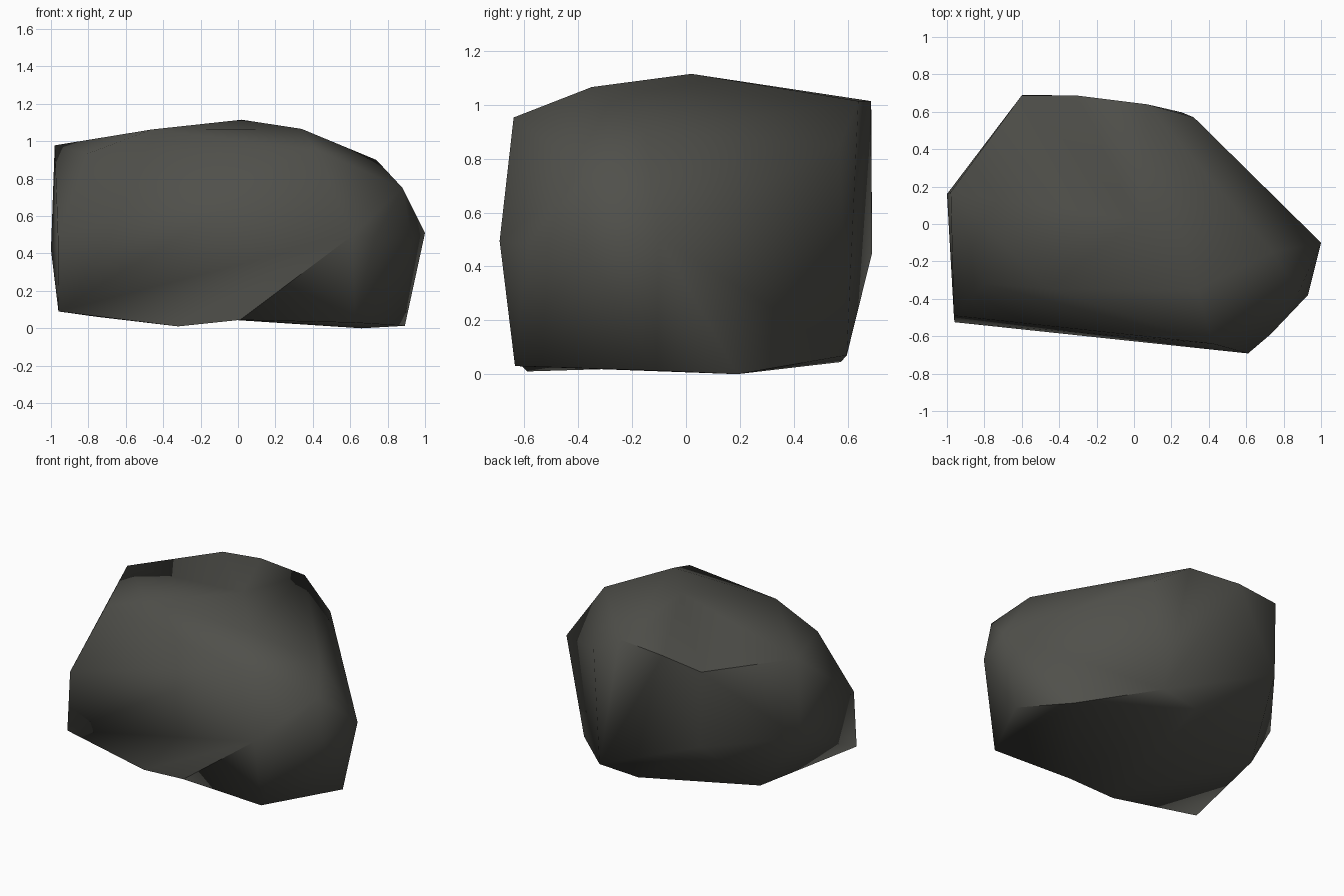
import bpy, bmesh

if "Cube" in bpy.data.objects:
    bpy.data.objects.remove(bpy.data.objects["Cube"])

# Named corners of the underside, two shallow slabs meeting in a valley y-u
base = {'e': (-.96, -.525, .09), 'x': (-.32, -.59, .01), 'y': (.012, -.623, .045),
        'd': (.625, -.635, .03), 'c': (.892, -.11, .013), 'k': (.66, .19, 0),
        'v': (.255, .597, .07), 'u': (-.03, .575, .045), 't': (-.76, .26, .062)}
# Waist, shoulder and crown corners
middle = {'F': (-.963, -.49, .49), 'A': (.61, -.692, .495), 'B': (.73, -.59, .48),
          'S': (.93, -.38, .47), 'R': (1.0, -.10, .51), 'W': (-.59, .691, .45),
          'G': (-1.0, .16, .42)}
upper = {'J': (-.80, -.32, .935), 'K': (.42, -.64, .953), 'Q': (.88, -.365, .75),
         'T': (.74, -.15, .90), 'P': (.32, .57, .85), 'H': (-.98, .17, .978),
         'I': (-.46, -.345, 1.063), 'L': (.34, -.35, 1.066), 'M': (.02, .02, 1.115),
         'O': (.07, .64, 1.014), 'N': (-.30, .686, 1.014), 'Z': (-.60, .688, .98)}

# Wrap all points in one faceted skin
bm = bmesh.new()
v = {n: bm.verts.new(p) for n, p in {**base, **middle, **upper}.items()}
bmesh.ops.convex_hull(bm, input=bm.verts[:])

# Replace the flat underside with the two slabs
under = {v[n] for n in base}
bmesh.ops.delete(bm, geom=[f for f in bm.faces if under.issuperset(f.verts)],
                 context='FACES_ONLY')
for tri in ('ext', 'xyu', 'xut', 'ydk', 'yku', 'dck', 'kvu'):
    bm.faces.new([v[n] for n in tri])
bmesh.ops.delete(bm, geom=[e for e in bm.edges if not e.link_faces], context='EDGES')
bmesh.ops.holes_fill(bm, edges=[e for e in bm.edges if e.is_boundary], sides=6)
bmesh.ops.delete(bm, geom=[p for p in bm.verts if not p.link_faces], context='VERTS')
bmesh.ops.recalc_face_normals(bm, faces=bm.faces[:])
for f in bm.faces:
    f.smooth = True

# Crisp creases: back rim, right foot, left foot with the front notch
for chain in ('HZNO', 'ckv', 'exyA'):
    for a, b in zip(chain, chain[1:]):
        if v[a].is_valid and v[b].is_valid:
            e = bm.edges.get((v[a], v[b]))
            if e:
                e.smooth = False

mesh = bpy.data.meshes.new("boulder")
bm.to_mesh(mesh)
bm.free()
boulder = bpy.data.objects.new("boulder", mesh)
bpy.context.collection.objects.link(boulder)

# Dark grey stone
stone = bpy.data.materials.new("dark_stone")
stone.diffuse_color = (.08, .08, .07, 1)
stone.use_nodes = True
stone.node_tree.nodes["Principled BSDF"].inputs["Base Color"].default_value = stone.diffuse_color
mesh.materials.append(stone)
